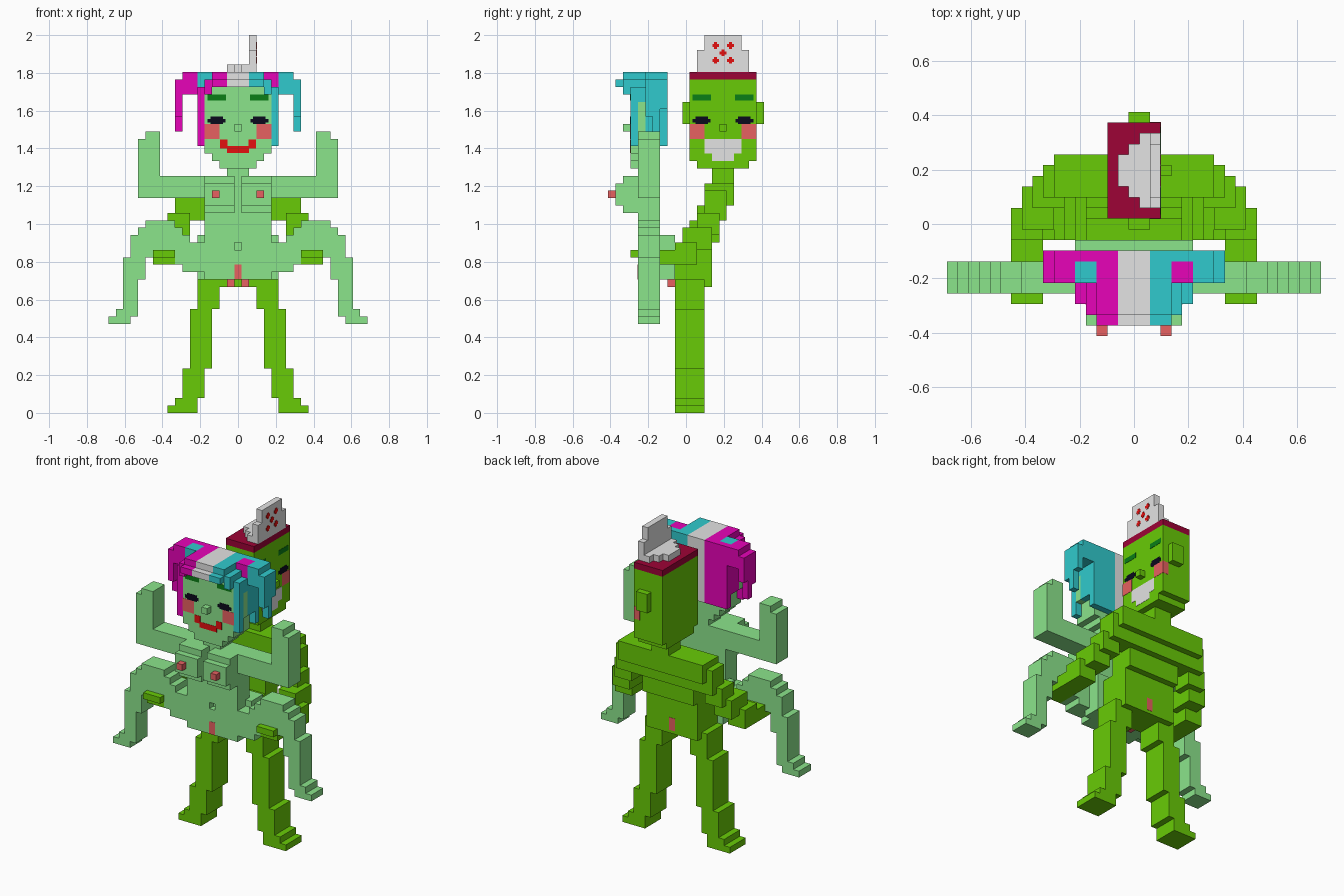
import bpy
import bmesh
from mathutils import Matrix, Vector

default_cube = bpy.data.objects.get("Cube")
if default_cube:
    bpy.data.objects.remove(default_cube, do_unlink=True)

UNIT = 2 / 51          # edge length of one building block
SKIN = 0.04            # thickness of painted plates, in blocks


def material(name, red, green, blue):
    mat = bpy.data.materials.new(name)
    mat.use_nodes = True
    color = (red, green, blue, 1)
    mat.diffuse_color = color
    mat.node_tree.nodes["Principled BSDF"].inputs["Base Color"].default_value = color
    return mat


pale = material("pale_green", .26, .78, .26)
green = material("leaf_green", .14, .6, .002)
magenta = material("magenta", .8, .001, .48)
cyan = material("cyan", .03, .59, .61)
gray = material("light_gray", .77, .77, .77)
burgundy = material("burgundy", .34, .001, .037)
brow_green = material("dark_green", .003, .21, .008)
black = material("black", .003, .003, .012)
red = material("red", .78, .005, .005)
pink = material("pink", .8, .12, .12)


def solid(name, mat, spans):
    """Join boxes given by their (x, y, z) edge spans, in blocks."""
    bm = bmesh.new()
    for span in spans:
        low = Vector([min(pair) for pair in span])
        high = Vector([max(pair) for pair in span])
        place = Matrix.Translation((low + high) / 2 * UNIT)
        scale = Matrix.Diagonal((high - low) * UNIT).to_4x4()
        bmesh.ops.create_cube(bm, size=1, matrix=place @ scale)
    mesh = bpy.data.meshes.new(name)
    bm.to_mesh(mesh)
    bm.free()
    mesh.materials.append(mat)
    obj = bpy.data.objects.new(name, mesh)
    bpy.context.collection.objects.link(obj)


def blocks(name, mat, *cells, side=1):
    """Join boxes given by first and last block along x, y and z."""
    spans = []
    for x, y, z in cells:
        spans.append(((side * (x[0] - .5), side * (x[1] + .5)),
                      (y[0] - .5, y[1] + .5),
                      (z[0], z[1] + 1)))
    solid(name, mat, spans)


def pair(name, mat, *cells):
    """Build a part on both sides of the body."""
    for label, side in (("left", 1), ("right", -1)):
        blocks(label + "_" + name, mat, *cells, side=side)


# ---- front figure: body ----
body = (-6, -4)
blocks("front_head", pale,
       ((-4, 4), (-7, -4), (35, 43)),
       ((-3, 3), (-7, -4), (34, 34)),
       ((-2, 2), (-7, -4), (33, 33)))
blocks("front_nose", pale, ((0, 0), (-8, -8), (38, 38)))
blocks("front_neck", pale, ((-1, 1), body, (32, 32)))
blocks("front_torso", pale, ((-4, 4), body, (23, 31)))
# The hips leave one block open for the navel
blocks("front_hips", pale,
       ((-4, 4), (-5, -4), (18, 22)),
       ((-4, -1), (-6, -6), (18, 22)),
       ((1, 4), (-6, -6), (18, 22)),
       ((0, 0), (-6, -6), (18, 21)),
       ((-5, 5), (-4, -2), (18, 23)))
pair("chest", pale,
     ((1, 4), (-8, -7), (27, 31)),
     ((1, 4), (-9, -9), (28, 30)))
pair("chest_dot", pink, ((3, 3), (-10, -10), (29, 29)))
pair("front_arm", pale,
     ((5, 13), body, (29, 31)),
     ((11, 13), body, (29, 36)),
     ((11, 12), body, (37, 37)))

# Bent legs, one column of blocks after another
pair("front_leg", pale,
     ((5, 6), body, (19, 22)),
     ((7, 7), body, (19, 23)),
     ((8, 8), body, (20, 24)),
     ((9, 12), body, (21, 25)),
     ((13, 13), body, (18, 24)),
     ((14, 14), body, (13, 23)),
     ((15, 15), body, (12, 20)),
     ((16, 16), body, (12, 13)),
     ((17, 17), body, (12, 12)))

# ---- front figure: hair ----
blocks("hair_middle", gray,
       ((-1, 1), (-8, -3), (44, 45)),
       ((-1, 1), (-9, -9), (44, 44)),
       ((-1, 1), (-3, -3), (36, 45)))
for label, side, main, accent in (("left", 1, cyan, magenta),
                                  ("right", -1, magenta, cyan)):
    blocks(label + "_hair", main,
           ((2, 3), (-8, -3), (44, 45)),
           ((2, 3), (-9, -9), (44, 44)),
           ((4, 4), (-8, -3), (43, 44)),
           ((2, 5), (-3, -3), (36, 45)),
           ((5, 5), (-7, -7), (36, 43)),
           ((5, 5), (-6, -6), (42, 43)),
           ((5, 5), (-5, -4), (38, 43)), side=side)
    blocks(label + "_hair_tie", accent,
           ((4, 5), (-5, -4), (45, 45)),
           ((5, 5), (-5, -4), (44, 44)), side=side)
    blocks(label + "_pigtail", main,
           ((6, 7), (-5, -3), (43, 45)),
           ((8, 8), (-5, -5), (40, 44)),
           ((8, 8), (-4, -4), (38, 44)),
           ((8, 8), (-3, -3), (41, 44)), side=side)
pair("front_ear", pale, ((5, 5), (-6, -6), (38, 41)))

# ---- rear figure: body ----
blocks("rear_head", green,
       ((-2, 2), (1, 9), (34, 44)),
       ((-2, 2), (2, 8), (33, 33)))
blocks("rear_nose", green, ((3, 3), (5, 5), (38, 38)))
for label, y in (("near", 0), ("far", 10)):
    blocks(label + "_rear_ear", green, ((0, 1), (y, y), (39, 41)))
blocks("rear_neck", green, ((-1, 1), (4, 6), (31, 33)))
blocks("rear_torso", green,
       ((-4, 4), (-1, 3), (17, 22)),
       ((-4, 4), (1, 4), (23, 25)),
       ((-4, 4), (2, 5), (26, 27)),
       ((-7, 7), (3, 6), (28, 30)))
pair("rear_arm", green,
     ((5, 8), (3, 5), (26, 29)),
     ((7, 9), (2, 4), (24, 26)),
     ((8, 10), (0, 3), (22, 24)),
     ((9, 11), (-1, 1), (20, 22)),
     ((9, 11), (-6, 1), (20, 21)),
     ((9, 11), (-7, -7), (21, 21)))
stance = (-1, 2)
pair("rear_leg", green,
     ((2, 5), stance, (17, 17)),
     ((3, 5), stance, (14, 16)),
     ((4, 6), stance, (6, 13)),
     ((5, 7), stance, (2, 5)),
     ((6, 8), stance, (1, 1)),
     ((6, 9), stance, (0, 0)))

# ---- rear figure: cap ----
blocks("cap_band", burgundy, ((-2, 2), (1, 9), (45, 45)))
blocks("cap_top", gray,
       ((-1, -1), (4, 6), (46, 46)),
       ((0, 0), (3, 7), (46, 46)),
       ((1, 1), (2, 8), (46, 46)))
blocks("cap_crest", gray,
       ((2, 2), (2, 8), (46, 48)),
       ((2, 2), (3, 7), (49, 50)))

# ---- small pink details ----
pair("lower_block", pink, ((1, 1), (-2, -2), (17, 17)))
solid("front_strip", pink, [((-.5, .5), (-6.5 - SKIN, -6.5), (18, 20))])
solid("back_strip", pink, [((-.5, .5), (3.5, 3.5 + SKIN), (17.5, 19.5))])


# ---- painted faces ----
def on_front(across, up, depth=0):
    return (across, (-7.5 - SKIN, -7.5 + depth), up)


def on_side(across, up, depth=0):
    return ((2.5 - depth, 2.5 + SKIN), (across[0] + 5, across[1] + 5), up)


for label, paint in (("front", on_front), ("rear", on_side)):
    for hand, s in (("left", 1), ("right", -1)):
        prefix = hand + "_" + label
        solid(prefix + "_brow", brow_green,
              [paint((s * 1.6, s * 4.1), (42.2, 43))])
        solid(prefix + "_eye", black,
              [paint((s * 1.7, s * 4.1), (39.2, 39.7)),
               paint((s * 2, s * 3.7), (39, 40))])
        solid(prefix + "_cheek", pink,
              [paint((s * 2.5, s * 4.53), (37, 39), depth=1)])

solid("front_smile", red,
      [on_front((-1.5, 1.5), (35.1, 36)),
       on_front((-2.4, -1.4), (35.7, 36.9)),
       on_front((1.4, 2.4), (35.7, 36.9))])
solid("rear_beard", gray,
      [on_side((-2.5, 2.5), (35, 37)),
       on_side((-1.5, 1.5), (34, 35))])

# Small crosses on the cap crest
crosses = []
for a, z in ((-1, 47.6), (1, 47.6), (0, 48.6), (-1, 49.6), (1, 49.6)):
    crosses.append(on_side((a - .45, a + .45), (z - .2, z + .2)))
    crosses.append(on_side((a - .2, a + .2), (z - .45, z + .45)))
solid("cap_crosses", red, crosses)
